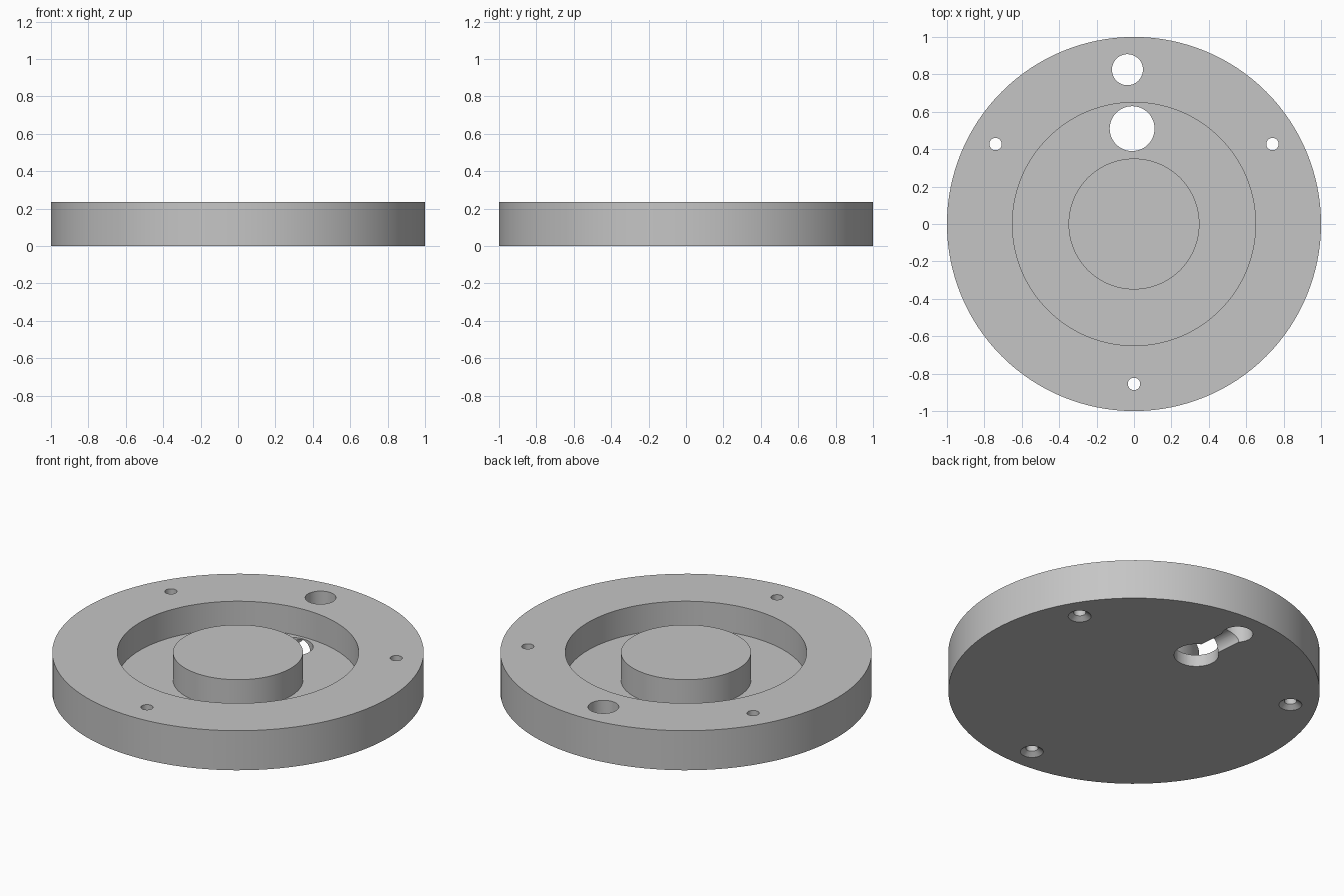
import bpy, bmesh, math
from mathutils import Matrix, Vector

if "Cube" in bpy.data.objects:
    bpy.data.objects.remove(bpy.data.objects["Cube"])

H = 0.235          # disc height
FLOOR = 0.07       # thickness under the ring groove

grey = bpy.data.materials.new("plain grey")
grey.diffuse_color = (0.56, 0.56, 0.56, 1)
grey.use_nodes = True
grey.node_tree.nodes["Principled BSDF"].inputs["Base Color"].default_value = grey.diffuse_color


def make_object(name, bm):
    mesh = bpy.data.meshes.new(name)
    bmesh.ops.recalc_face_normals(bm, faces=bm.faces)
    bm.to_mesh(mesh)
    bm.free()
    mesh.materials.append(grey)
    ob = bpy.data.objects.new(name, mesh)
    bpy.context.collection.objects.link(ob)
    return ob


def frustum(name, x, y, z0, z1, r0, r1, segs=48):
    bm = bmesh.new()
    bmesh.ops.create_cone(bm, cap_ends=True, segments=segs, radius1=r0, radius2=r1,
                          depth=z1 - z0, matrix=Matrix.Translation((x, y, (z0 + z1) / 2)))
    return make_object(name, bm)


def rod(name, a, b, r):
    a, b = Vector(a), Vector(b)
    bm = bmesh.new()
    mat = Matrix.Translation((a + b) / 2) @ (b - a).to_track_quat('Z', 'Y').to_matrix().to_4x4()
    bmesh.ops.create_cone(bm, cap_ends=True, segments=48, radius1=r, radius2=r,
                          depth=(b - a).length, matrix=mat)
    return make_object(name, bm)


# Disc with raised centre boss and outer ring, revolved from one profile
profile = [(0, 0), (1, 0), (1, H), (0.65, H), (0.65, FLOOR), (0.35, FLOOR), (0.35, H), (0, H)]
bm = bmesh.new()
verts = [bm.verts.new((r, 0, z)) for r, z in profile]
edges = [bm.edges.new(p) for p in zip(verts, verts[1:])]
bmesh.ops.spin(bm, geom=verts + edges, cent=(0, 0, 0), axis=(0, 0, 1),
               angle=math.tau, steps=128, use_duplicate=False)
bmesh.ops.remove_doubles(bm, verts=bm.verts, dist=1e-5)
disc = make_object("grooved_disc", bm)

# Port holes joined by a channel under the disc
cutters = [
    frustum("groove_port", -0.01, 0.51, -0.1, H + 0.1, 0.12, 0.12),
    frustum("rim_port", -0.035, 0.825, -0.1, H + 0.1, 0.083, 0.083),
    rod("channel", (-0.01, 0.51, 0), (-0.035, 0.825, 0), 0.063),
]
# Three countersunk screw holes
for i in range(3):
    a = math.radians(30 + 120 * i)
    x, y = 0.855 * math.cos(a), 0.855 * math.sin(a)
    cutters.append(frustum("screw_hole", x, y, -0.1, H + 0.1, 0.033, 0.033, 32))
    cutters.append(frustum("countersink", x, y, -0.01, 0.022, 0.075, 0.033, 32))

bpy.context.view_layer.objects.active = disc
for c in cutters:
    mod = disc.modifiers.new(c.name, 'BOOLEAN')
    mod.operation = 'DIFFERENCE'
    mod.solver = 'EXACT'
    mod.object = c
    bpy.ops.object.modifier_apply(modifier=mod.name)
    bpy.data.objects.remove(c)

bpy.ops.object.select_all(action='DESELECT')
disc.select_set(True)
bpy.ops.object.shade_smooth_by_angle(angle=math.radians(25))
